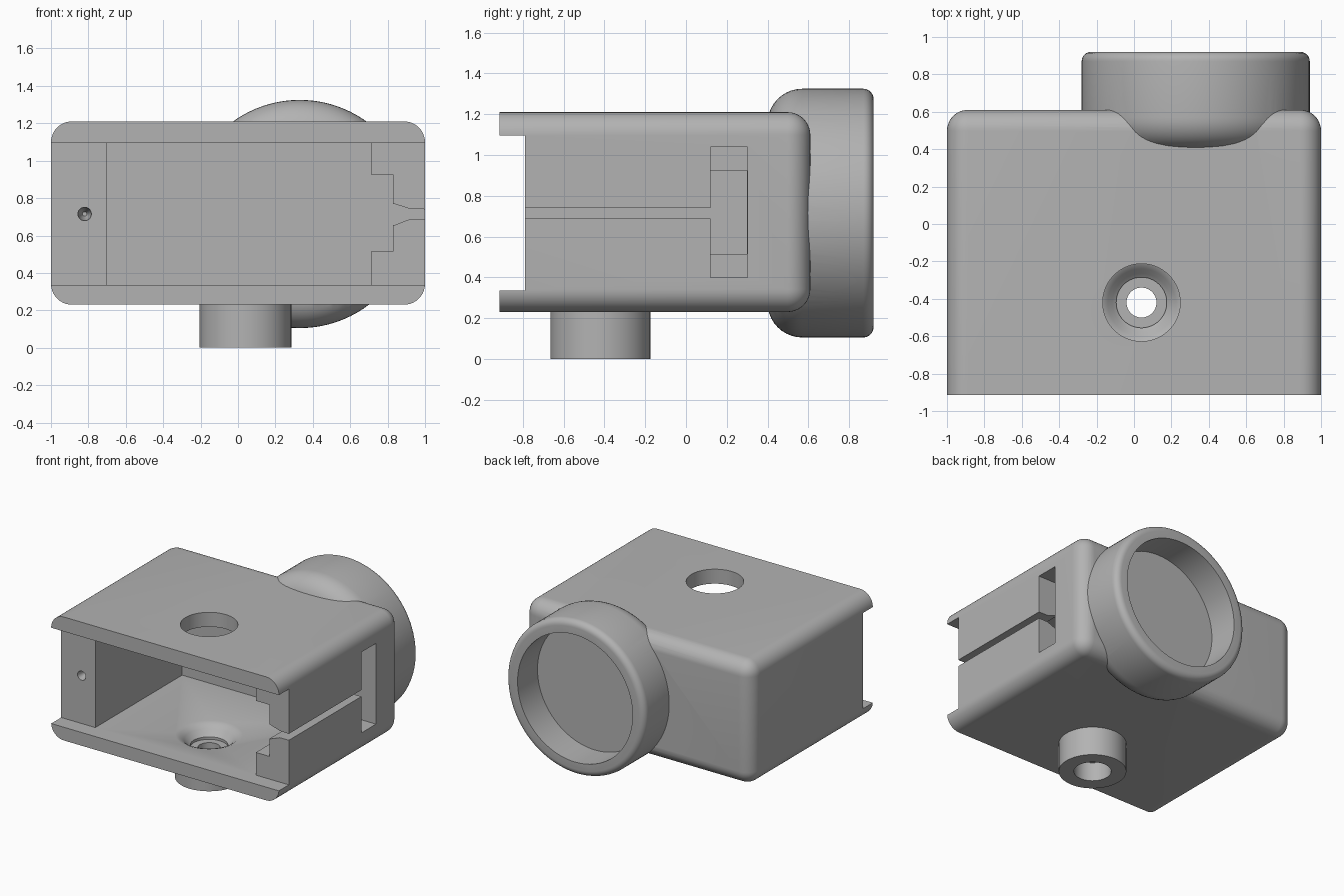
import bpy, bmesh, math
from mathutils import Matrix, Vector

if "Cube" in bpy.data.objects:
    bpy.data.objects.remove(bpy.data.objects["Cube"])

gray = bpy.data.materials.new("plain gray")
gray.diffuse_color = (0.45, 0.45, 0.45, 1)
gray.use_nodes = True
gray.node_tree.nodes["Principled BSDF"].inputs["Base Color"].default_value = gray.diffuse_color


def finish(name, bm):
    bmesh.ops.recalc_face_normals(bm, faces=bm.faces)
    me = bpy.data.meshes.new(name)
    bm.to_mesh(me)
    bm.free()
    me.materials.append(gray)
    ob = bpy.data.objects.new(name, me)
    bpy.context.collection.objects.link(ob)
    return ob


def box(name, x0, x1, y0, y1, z0, z1, radius=0):
    """Box; with a radius, every edge off the front face is rounded."""
    bm = bmesh.new()
    size = Vector((x1 - x0, y1 - y0, z1 - z0))
    mid = Vector((x0 + x1, y0 + y1, z0 + z1)) / 2
    bmesh.ops.create_cube(bm, size=1, matrix=Matrix.Translation(mid) @ Matrix.Diagonal(size.to_4d()))
    if radius:
        edges = [e for e in bm.edges if any(v.co.y > mid.y for v in e.verts)]
        bmesh.ops.bevel(bm, geom=edges, offset=radius, segments=10, profile=0.5, affect='EDGES')
    return finish(name, bm)


def lathe(name, profile, centre, along_y=False, n=96):
    """Closed solid turned from (radius, height) points, capped at both ends."""
    bm = bmesh.new()
    rings = []
    for r, h in profile:
        ring = []
        for i in range(n):
            a = 2 * math.pi * i / n
            c, s = r * math.cos(a), r * math.sin(a)
            ring.append(bm.verts.new((centre[0] + c, h, centre[1] + s) if along_y
                                     else (centre[0] + c, centre[1] + s, h)))
        rings.append(ring)
    for a, b in zip(rings, rings[1:]):
        for i in range(n):
            j = (i + 1) % n
            bm.faces.new((a[i], a[j], b[j], b[i]))
    bm.faces.new(rings[0])
    bm.faces.new(rings[-1])
    return finish(name, bm)


def prism(name, outline, y0, y1):
    """Outline of (x, z) points pushed along y."""
    bm = bmesh.new()
    face = bm.faces.new([bm.verts.new((x, y0, z)) for x, z in outline])
    out = bmesh.ops.extrude_face_region(bm, geom=[face])["geom"]
    verts = [g for g in out if isinstance(g, bmesh.types.BMVert)]
    bmesh.ops.translate(bm, verts=verts, vec=(0, y1 - y0, 0))
    return finish(name, bm)


def arc(cr, ch, rad, a0, a1, steps):
    pts = []
    for i in range(steps + 1):
        a = math.radians(a0 + (a1 - a0) * i / steps)
        pts.append((cr + rad * math.cos(a), ch + rad * math.sin(a)))
    return pts


def combine(target, tool, operation):
    mod = target.modifiers.new(tool.name, 'BOOLEAN')
    mod.object, mod.operation, mod.solver = tool, operation, 'EXACT'
    bpy.context.view_layer.objects.active = target
    bpy.ops.object.modifier_apply(modifier=mod.name)
    bpy.data.objects.remove(tool)


# Main rounded body, open at the front
housing = box("housing", -1, 1, -0.915, 0.61, 0.23, 1.21, radius=0.112)

# Round cup on the back, and the pipe boss underneath
cup_axis, hole_axis = (0.33, 0.715), (0.04, -0.42)
cup = lathe("back_cup", arc(0.44, 0.57, 0.17, -90, 0, 10) + arc(0.56, 0.87, 0.05, 0, 90, 6),
            cup_axis, along_y=True)
boss = lathe("bottom_boss", [(0.245, 0), (0.245, 0.28)], hole_axis)
for part in (cup, boss):
    combine(housing, part, 'UNION')

# Openings: front recess between the lips, main chamber, stepped guide, side T-slot
taper = [(0.82, 0.77), (0.84, 0.768), (0.92, 0.742), (1.1, 0.738),
         (1.1, 0.69), (0.92, 0.688), (0.84, 0.657), (0.82, 0.655)]
cutters = [
    box("front_recess", -1.2, 1.2, -1.1, -0.79, 0.335, 1.095),
    box("chamber", -0.70, 0.71, -0.9, 0.30, 0.335, 1.095),
    box("guide_step", 0.65, 0.83, -0.9, 0.30, 0.515, 0.925),
    prism("guide_slit", taper, -0.9, 0.2),
    box("slot_pocket", 0.822, 1.2, 0.12, 0.302, 0.40, 1.04),
    # Cup bore, top hole, screw hole
    lathe("cup_bore", [(0.505, 0.67), (0.505, 1.0)], cup_axis, along_y=True),
    lathe("top_hole", [(0.207, 1.0), (0.207, 1.3)], hole_axis),
    lathe("screw_hole", [(0.036, -0.85), (0.036, -0.78), (0.012, -0.70)], (-0.82, 0.715), True, 24),
    # Floor dish with a stepped bore through the boss
    lathe("floor_dish", [(0.08, 0.10), (0.08, 0.235), (0.135, 0.235), (0.135, 0.255),
                         (0.155, 0.27), (0.18, 0.30), (0.21, 0.323), (0.245, 0.336), (0.245, 0.40)],
          hole_axis),
    lathe("boss_bore", [(0.135, -0.1), (0.135, 0.15)], hole_axis),
]
for cutter in cutters:
    combine(housing, cutter, 'DIFFERENCE')

# Smooth curves, crisp edges
bpy.ops.object.select_all(action='DESELECT')
housing.select_set(True)
bpy.context.view_layer.objects.active = housing
bpy.ops.object.shade_smooth_by_angle(angle=math.radians(30))
